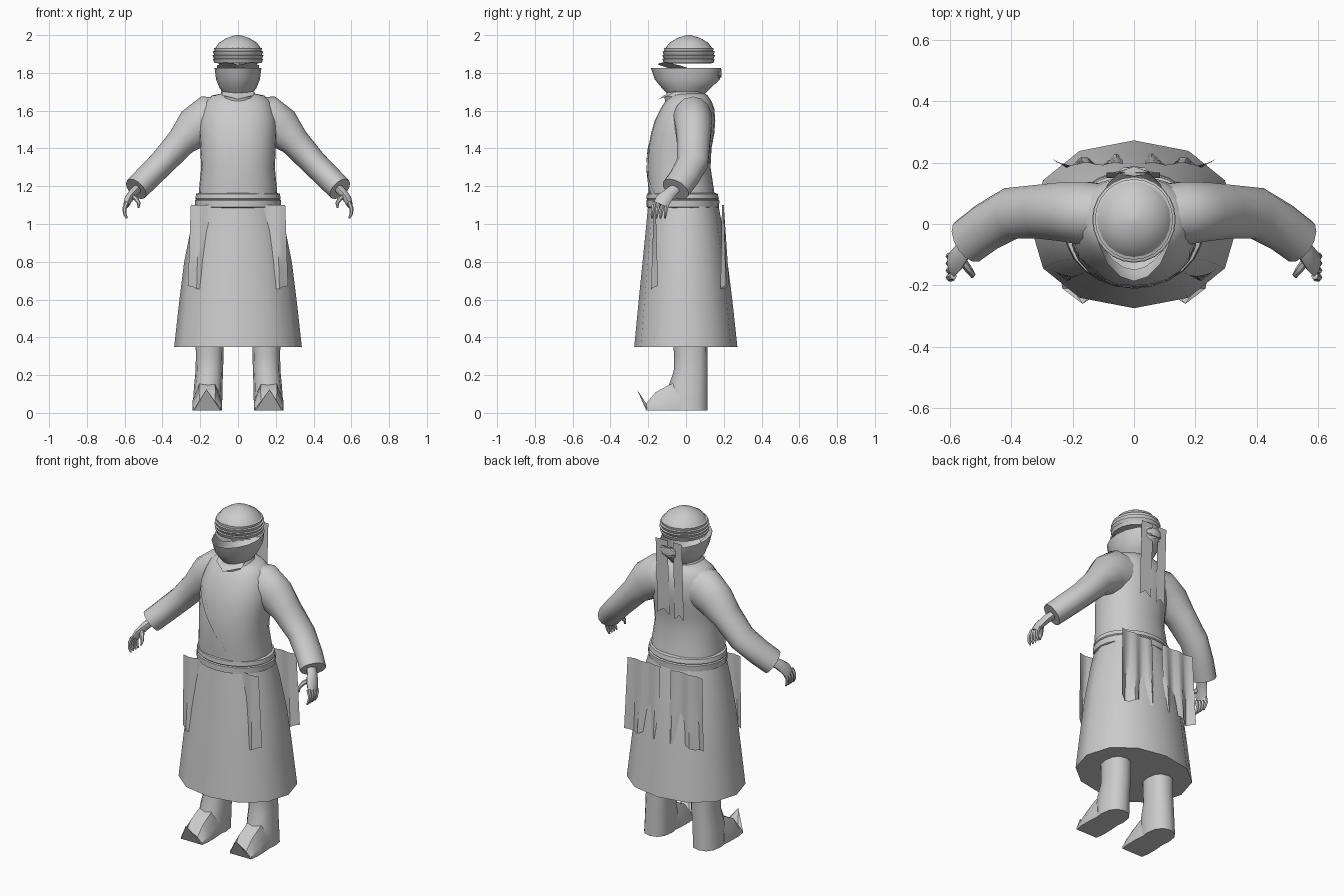
import bpy, bmesh, math
from mathutils import Vector
from mathutils.bvhtree import BVHTree

if "Cube" in bpy.data.objects:
    bpy.data.objects.remove(bpy.data.objects["Cube"])

cloth = bpy.data.materials.new("grey_cloth")
cloth.diffuse_color = (0.6, 0.6, 0.6, 1)
cloth.use_nodes = True
cloth.node_tree.nodes["Principled BSDF"].inputs["Base Color"].default_value = cloth.diffuse_color


def finish(bm, name, mirror=False, angle=40, normals=True):
    if normals:
        bmesh.ops.recalc_face_normals(bm, faces=bm.faces)
    me = bpy.data.meshes.new(name)
    bm.to_mesh(me)
    bm.free()
    me.materials.append(cloth)
    ob = bpy.data.objects.new(name, me)
    bpy.context.collection.objects.link(ob)
    if mirror:
        ob.modifiers.new("mirror", 'MIRROR').use_clip = False
    bpy.ops.object.select_all(action='DESELECT')
    ob.select_set(True)
    bpy.context.view_layer.objects.active = ob
    bpy.ops.object.shade_smooth_by_angle(angle=math.radians(angle))
    return ob


def skin(bm, rings, start=True, end=True):
    rows = [[bm.verts.new(p) for p in r] for r in rings]
    n = len(rows[0])
    for a, b in zip(rows, rows[1:]):
        for i in range(n):
            bm.faces.new((a[i], a[(i + 1) % n], b[(i + 1) % n], b[i]))
    if start:
        bm.faces.new(rows[0])
    if end:
        bm.faces.new(rows[-1])


def oval(z, rx, y0, y1, n, cx=0.0, power=1.0):
    """Horizontal ring from front y0 to back y1."""
    pts = []
    for i in range(n):
        t = 2 * math.pi * i / n
        c, s = math.cos(t), math.sin(t)
        c = math.copysign(abs(c) ** power, c)
        s = math.copysign(abs(s) ** power, s)
        pts.append(Vector((cx + rx * c, (y0 + y1) / 2 + (y1 - y0) / 2 * s, z)))
    return pts


def stack(name, rows, n, power=1.0, start=True, end=True, angle=40):
    bm = bmesh.new()
    skin(bm, [oval(*r, n, power=power) for r in rows], start, end)
    return finish(bm, name, angle=angle)


def tube(bm, path, n):
    """Loft along (centre, radius in xz plane, radius in y) entries."""
    rings = []
    for i, (c, ra, rb) in enumerate(path):
        d = (Vector(path[min(i + 1, len(path) - 1)][0]) - Vector(path[max(i - 1, 0)][0])).normalized()
        u = Vector((-d.z, 0, d.x)).normalized()
        v = d.cross(u)
        rings.append([Vector(c) + u * ra * math.cos(2 * math.pi * k / n)
                      + v * rb * math.sin(2 * math.pi * k / n) for k in range(n)])
    skin(bm, rings)


def sheet(bm, f, nu, nv):
    """Open grid surface f(u, v)."""
    g = [[bm.verts.new(f(i / nu, j / nv)) for j in range(nv + 1)] for i in range(nu + 1)]
    for i in range(nu):
        for j in range(nv):
            bm.faces.new((g[i][j], g[i + 1][j], g[i + 1][j + 1], g[i][j + 1]))


# Robe body
torso = stack("torso", [(1.10, .21, -.195, .16), (1.2, .205, -.20, .145), (1.3, .195, -.205, .13),
                        (1.4, .20, -.20, .135), (1.48, .205, -.185, .15), (1.55, .205, -.165, .155),
                        (1.61, .19, -.135, .15), (1.65, .17, -.11, .135), (1.68, .14, -.08, .115),
                        (1.69, .09, -.06, .10)], 24, .9, angle=60)
bvh = BVHTree.FromObject(torso, bpy.context.evaluated_depsgraph_get())

# Skirt and belt
stack("skirt", [(1.11, .215, -.20, .17), (1.0, .245, -.21, .19), (.8, .285, -.23, .22),
                (.6, .31, -.25, .245), (.35, .338, -.274, .272)], 12, .93)
stack("belt", [(1.085, .215, -.20, .165), (1.09, .226, -.21, .175), (1.125, .228, -.21, .177),
               (1.13, .222, -.205, .17), (1.135, .226, -.209, .174), (1.16, .222, -.207, .168),
               (1.165, .205, -.195, .15)], 24)

# Sleeves
bm = bmesh.new()
tube(bm, [((.09, .03, 1.55), .12, .10), ((.16, .035, 1.555), .125, .105), ((.225, .04, 1.51), .112, .098),
          ((.30, .04, 1.435), .08, .09), ((.40, .035, 1.325), .07, .085),
          ((.48, -.01, 1.245), .068, .08), ((.54, -.055, 1.185), .066, .078)], 14)
finish(bm, "sleeve", True, 50)

# Hands with curled fingers and thumb
bm = bmesh.new()
tube(bm, [((.52, -.045, 1.20), .024, .03), ((.555, -.085, 1.165), .024, .034),
          ((.58, -.12, 1.13), .022, .042), ((.592, -.135, 1.10), .016, .04)], 8)
for k in range(4):
    o = k * .023
    tube(bm, [((.588, -.10 - o, 1.115), .012, .012), ((.602, -.105 - o, 1.08), .011, .011),
              ((.598, -.11 - o, 1.05), .009, .009), ((.588, -.112 - o, 1.03), .005, .005)], 6)
tube(bm, [((.565, -.11, 1.15), .014, .014), ((.54, -.145, 1.135), .013, .013),
          ((.525, -.165, 1.11), .01, .01), ((.527, -.172, 1.085), .005, .005)], 6)
finish(bm, "hand", True, 50)

# Boots with upturned toes
bm = bmesh.new()
skin(bm, [oval(z, rx, y0, .115, 12, cx, .85) for z, rx, cx, y0 in
          [(.40, .075, .15, -.07), (.30, .073, .15, -.063), (.22, .073, .152, -.065), (.15, .075, .157, -.09),
           (.08, .077, .16, -.10), (.012, .078, .163, -.10)]])
finish(bm, "boot", True, 50)
bm = bmesh.new()
skin(bm, [[(.163 + x * w, y, z) for x, z in ((-1, .012), (1, .012), (1, h * .45), (.55, h), (-.55, h), (-1, h * .45))]
          for y, w, h in [(-.03, .072, .17), (-.09, .077, .148), (-.16, .078, .11), (-.21, .07, .05)]], True, False)
bm.verts.ensure_lookup_table()
rim = bm.verts[-6:]
tip = bm.verts.new((.167, -.26, .125))
for i in range(6):
    bm.faces.new((rim[i], rim[(i + 1) % 6], tip))
finish(bm, "boot_toe", True, 30)

# Layered cap
stack("cap", [(1.85, .10, -.10, .13), (1.853, .125, -.117, .145), (1.873, .133, -.125, .152),
              (1.876, .126, -.117, .145), (1.893, .136, -.126, .155), (1.896, .127, -.118, .146),
              (1.913, .134, -.124, .153), (1.916, .124, -.115, .143), (1.93, .127, -.116, .146),
              (1.933, .119, -.107, .137), (1.96, .10, -.087, .117), (1.985, .06, -.045, .075),
              (2.0, .012, .003, .027)], 24, angle=30)

# Face wrap, open at the top, and the neck collar
stack("face_wrap", [(1.69, .075, -.10, .10), (1.72, .098, -.128, .13), (1.765, .116, -.165, .18),
                    (1.825, .124, -.186, .186)], 16, 1.05, True, False)
stack("collar", [(1.65, .095, -.11, .10), (1.675, .10, -.115, .105), (1.70, .085, -.098, .095)], 16)

# Collar points and brow folds
bm = bmesh.new()
for s in (-1, 1):
    sheet(bm, lambda u, v: Vector((s * .085 * u, -.145 + .06 * u + .03 * v, 1.66 + .022 * u + .022 * v)), 2, 1)
finish(bm, "collar_points", normals=False)
bm = bmesh.new()
for y, z, w in ((-.15, 1.85, .10), (-.11, 1.84, .11)):
    sheet(bm, lambda u, v: Vector(((u - .5) * 2 * w, y + .07 * (2 * u - 1) ** 2 + .06 * v,
                                   z - .02 * v + .006 * math.sin(9 * u))), 6, 1)
finish(bm, "brow_folds", normals=False)

# Ribbons and knot behind the head
bm = bmesh.new()
for x0, x1, low in ((.005, .085, 1.40), (-.09, -.03, 1.385)):
    def ribbon(u, v):
        notch = .03 * (1 - abs(2 * u - 1)) if v == 1 else 0
        return Vector((x0 + (x1 - x0) * u, .168 - .018 * v, 1.855 + (low + notch - 1.855) * v))
    sheet(bm, ribbon, 2, 8)
finish(bm, "back_ribbons", normals=False)
bm = bmesh.new()
skin(bm, [oval(z, w, .155, .188, 8, 0) for z, w in ((1.775, .03), (1.785, .05), (1.81, .05), (1.82, .03))])
finish(bm, "ribbon_knot")

# Hanging hip cloths, front and back
bm = bmesh.new()
for side, y0 in ((-1, -.165), (1, .195)):
    sheet(bm, lambda u, v: Vector((.035 + .215 * u + .015 * v * u,
                                   y0 + .012 * math.sin(14 * u) * (.4 + v) + side * .02 * v * (1 - u),
                                   1.10 - .02 * u * v - (.42 + .012 * math.sin(11 * u)) * v)), 10, 6)
finish(bm, "hip_cloths", True, normals=False)

# Chest strap laid on the robe
bm = bmesh.new()


def strap(u, v):
    x = -.175 + .275 * u + .04 * v
    z = 1.53 - .37 * u
    hit = bvh.ray_cast(Vector((x, -1, z)), Vector((0, 1, 0)))[0]
    return Vector((x, (hit.y if hit else -.19) - .006, z))


sheet(bm, strap, 14, 2)
finish(bm, "chest_strap", normals=False)
